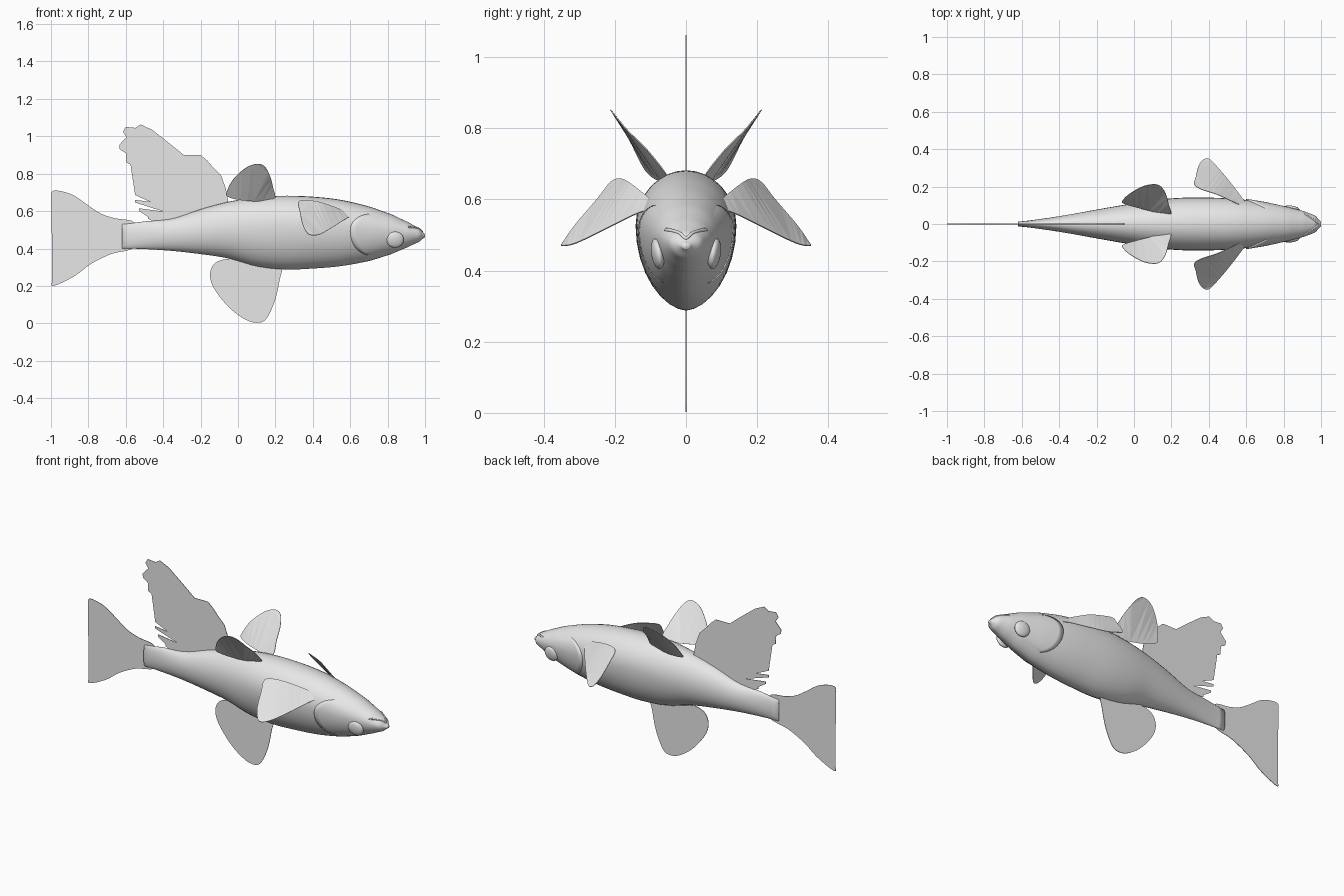
import bpy, bmesh, math
from mathutils import Vector

cube = bpy.data.objects.get("Cube")
if cube:
    bpy.data.objects.remove(cube, do_unlink=True)

grey = bpy.data.materials.new("plain grey")
grey.use_nodes = True
grey.diffuse_color = (0.8, 0.8, 0.8, 1)
grey.node_tree.nodes["Principled BSDF"].inputs["Base Color"].default_value = (0.8, 0.8, 0.8, 1)


def finish(bm, name, smooth=True):
    """Turn a bmesh into a named grey object."""
    bmesh.ops.recalc_face_normals(bm, faces=bm.faces)
    for face in bm.faces:
        face.smooth = smooth
    mesh = bpy.data.meshes.new(name)
    bm.to_mesh(mesh)
    bm.free()
    mesh.materials.append(grey)
    obj = bpy.data.objects.new(name, mesh)
    bpy.context.collection.objects.link(obj)
    return obj


def spline(a, b, c, d, t):
    """Catmull-Rom blend between b and c."""
    return 0.5 * (2 * b + (c - a) * t + (2 * a - 5 * b + 4 * c - d) * t * t
                  + (3 * b - a - 3 * c + d) * t ** 3)


# Body stations: x, top z, bottom z, height of widest point, half width
stations = [Vector(s) for s in (
    (-0.62, .53, .40, .465, .013), (-0.5, .545, .397, .47, .027),
    (-0.35, .56, .387, .48, .05), (-0.2, .61, .37, .495, .077),
    (-0.05, .65, .347, .51, .103), (0.1, .674, .305, .52, .127),
    (0.25, .682, .288, .525, .14), (0.4, .677, .293, .525, .141),
    (0.55, .66, .306, .52, .134), (0.7, .625, .333, .505, .115),
    (0.82, .583, .37, .495, .092), (0.91, .541, .408, .485, .068),
    (0.97, .508, .436, .477, .044), (1.0, .478, .46, .469, .012))]


def station(i, t):
    last = len(stations) - 1
    return spline(*[stations[min(max(k, 0), last)] for k in (i - 1, i, i + 1, i + 2)], t)


def surface(x, angle, lift=0.0):
    """Point on the body at length x and angle around it (0 = side, up positive)."""
    i = max(k for k in range(len(stations) - 1) if stations[k][0] <= x or k == 0)
    span = stations[i + 1][0] - stations[i][0]
    _, top, bottom, mid, width = station(i, (x - stations[i][0]) / span)
    c, s = math.cos(angle), math.sin(angle)
    if s >= 0:
        z = mid + (top - mid + lift) * s
    else:
        z = mid + (mid - bottom + lift) * s
        c = math.copysign(abs(c) ** 1.15, c)
    return Vector((x, (width + lift) * c, z))


def grid_faces(bm, rows, closed):
    for a, b in zip(rows, rows[1:]):
        n = len(a)
        for k in range(n if closed else n - 1):
            bm.faces.new((a[k], a[(k + 1) % n], b[(k + 1) % n], b[k]))


# Body lofted through the stations
SIDES, STEPS = 32, 60
bm = bmesh.new()
rows = []
for j in range(STEPS + 1):
    x = -0.62 + 1.62 * math.sin(j / STEPS * math.pi / 2)
    rows.append([bm.verts.new(surface(x, math.tau * k / SIDES)) for k in range(SIDES)])
grid_faces(bm, rows, True)
bm.faces.new(rows[0])
bm.faces.new(rows[-1])
finish(bm, "body")

# Gill covers: raised plates with a rounded rear edge
for side, label in ((1, "left"), (-1, "right")):
    bm = bmesh.new()
    rows = []
    for j in range(17):
        v = j / 8 - 1
        angle = -0.12 + v * 0.85
        rear = 0.60 + 0.10 * v * v
        row = [bm.verts.new(surface(rear, angle, -0.004))]
        for k in range(9):
            x = rear + (0.84 - rear) * k / 8
            row.append(bm.verts.new(surface(x, angle, 0.007 * (1 - k / 8) * (1 - v ** 6) - 0.001)))
        rows.append(row)
    grid_faces(bm, rows, False)
    for vert in bm.verts:
        vert.co.y *= side
    gill = finish(bm, label + "_gill_cover")

    # Eye: flattened ball set into the head
    bm = bmesh.new()
    bmesh.ops.create_uvsphere(bm, u_segments=24, v_segments=12, radius=1)
    for vert in bm.verts:
        vert.co = Vector((0.84 + vert.co.x * 0.045 - vert.co.y * 0.012,
                          side * (0.08 + vert.co.y * 0.018 + vert.co.z * 0.006),
                          0.447 + vert.co.z * 0.043))
    finish(bm, label + "_eye")

# Mouth: a slim lip ridge wrapping the snout
lip = bpy.data.curves.new("mouth_lip", "CURVE")
lip.dimensions = "3D"
lip.bevel_depth = 0.005
lip.bevel_resolution = 2
line = lip.splines.new("POLY")
line.points.add(24)
for k, point in enumerate(line.points):
    v = k / 12 - 1
    x = 0.985 - 0.075 * abs(v) ** 1.7
    point.co = (*surface(x, math.pi / 2 - v * 1.0, -0.001), 1)
lip.materials.append(grey)
bpy.context.collection.objects.link(bpy.data.objects.new("mouth_lip", lip))


def fin(name, outline, rounded=True, side=1):
    """Thin sheet from an outline of (x, z) or (x, y, z) points."""
    pts = [Vector(p if len(p) == 3 else (p[0], 0, p[1])) for p in outline]
    n = len(pts)
    if rounded:
        pts = [spline(pts[i - 1], pts[i], pts[(i + 1) % n], pts[(i + 2) % n], t / 4)
               for i in range(n) for t in range(4)]
    bm = bmesh.new()
    face = bm.faces.new([bm.verts.new((p.x, p.y * side, p.z)) for p in pts])
    bmesh.ops.triangulate(bm, faces=[face])
    obj = finish(bm, name, smooth=False)
    thick = obj.modifiers.new("thickness", "SOLIDIFY")
    thick.thickness = 0.003
    thick.offset = 0
    return obj


# Forked tail fin
fin("tail_fin", [
    (-.55, .535), (-.66, .562), (-.73, .585), (-.80, .63), (-.88, .685), (-.96, .709),
    (-.998, .70), (-.985, .65), (-.94, .585), (-.86, .545), (-.825, .50), (-.823, .44),
    (-.85, .40), (-.92, .355), (-.96, .28), (-.998, .21), (-.97, .205), (-.87, .255),
    (-.79, .315), (-.68, .37), (-.55, .41)])

# Ragged upper fin, its rear edge split into separate rays
ragged = [
    (-.05, .64), (-.065, .72), (-.09, .79), (-.13, .83), (-.165, .87), (-.20, .90), (-.29, .90),
    (-.37, .965), (-.46, 1.035), (-.52, 1.063), (-.55, 1.045), (-.60, 1.05), (-.615, 1.025),
    (-.597, .995), (-.634, .955), (-.632, .93), (-.60, .91), (-.597, .86), (-.50, .81),
    (-.39, .755)]
for tip_x, tip_z in ((-.52, .735), (-.55, .695), (-.55, .655), (-.53, .61), (-.48, .567)):
    root = tip_x + 0.13
    ragged += [(root, tip_z - .012), (tip_x, tip_z + .005), (tip_x, tip_z - .009),
               (root, tip_z - .028)]
fin("upper_fin", ragged + [(-.42, .53), (-.25, .55)], rounded=False)

# Broad lower fin
fin("lower_fin", [
    (.225, .31), (.222, .23), (.20, .13), (.17, .055), (.14, .013), (.10, .003), (.05, .015),
    (-.02, .06), (-.08, .12), (-.13, .19), (-.15, .25), (-.14, .30), (-.11, .33),
    (-.05, .345), (.08, .35)])

# Paired fins
for side, label in ((1, "left"), (-1, "right")):
    fin(label + "_upper_paired_fin", [
        (.19, .05, .66), (.185, .105, .735), (.168, .165, .795), (.14, .203, .84),
        (.10, .212, .852), (.04, .198, .83), (-.025, .16, .77), (-.057, .13, .71),
        (-.055, .11, .677), (.05, .08, .655)], side=side)
    fin(label + "_side_fin", [
        (.57, .10, .60), (.45, .155, .645), (.36, .185, .658), (.322, .212, .648),
        (.33, .25, .60), (.345, .31, .53), (.37, .343, .483), (.40, .349, .47),
        (.44, .31, .477), (.50, .24, .51), (.57, .15, .555), (.61, .09, .58)], side=side)
